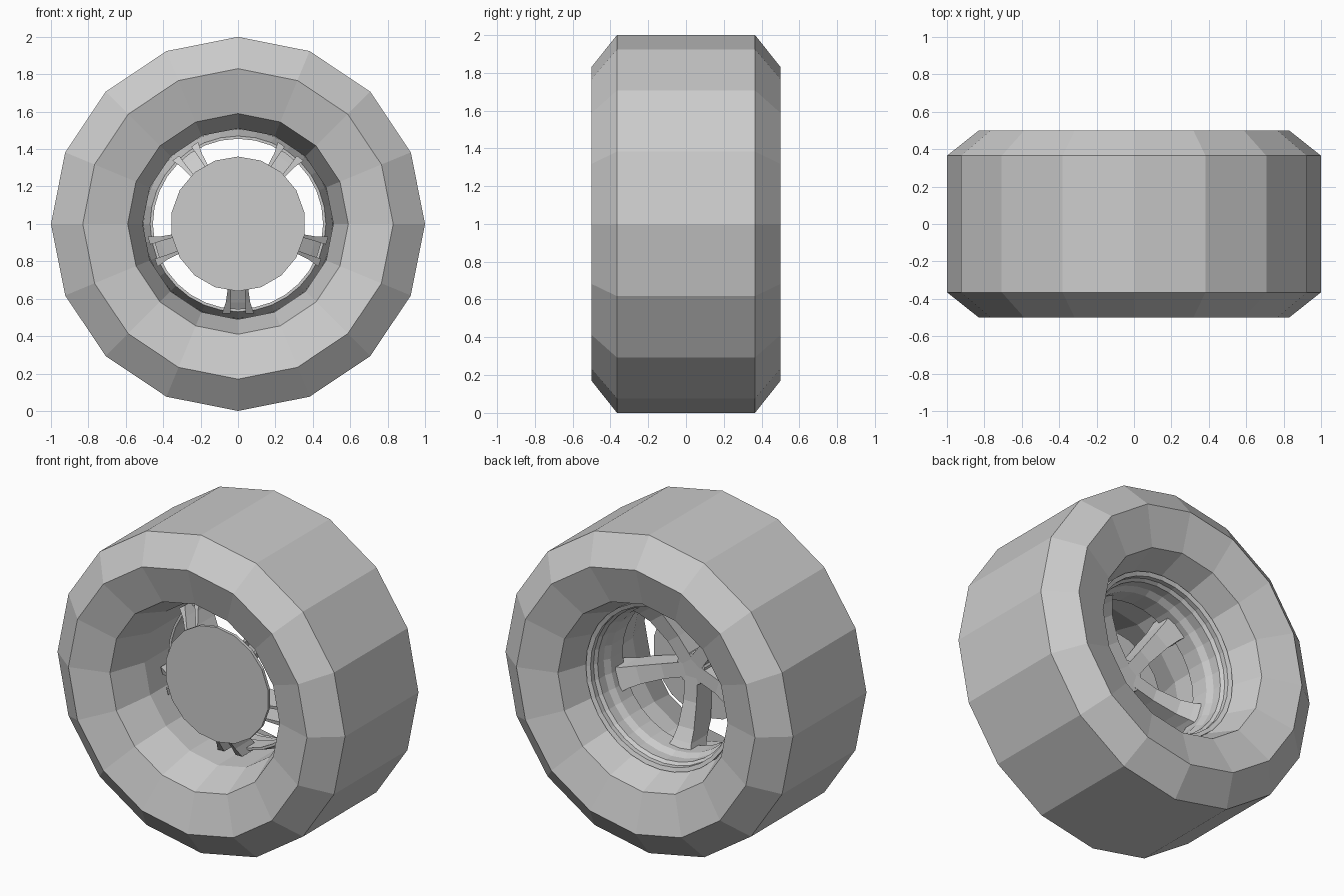
import bpy, bmesh, math
from mathutils import Matrix, Vector

cube = bpy.data.objects.get("Cube")
if cube:
    bpy.data.objects.remove(cube)

grey = bpy.data.materials.new("plain_grey")
grey.use_nodes = True
grey.diffuse_color = (0.6, 0.6, 0.6, 1)
grey.node_tree.nodes["Principled BSDF"].inputs["Base Color"].default_value = (0.6, 0.6, 0.6, 1)

AXLE = Vector((0, 0, 1))


def finish(name, bm):
    bmesh.ops.recalc_face_normals(bm, faces=bm.faces)
    mesh = bpy.data.meshes.new(name)
    bm.to_mesh(mesh)
    bm.free()
    mesh.materials.append(grey)
    obj = bpy.data.objects.new(name, mesh)
    obj.location = AXLE
    bpy.context.collection.objects.link(obj)
    return obj


def skin(bm, loops, closed):
    """Bridge consecutive rings of points with quads; cap the ends if open."""
    rings = [[bm.verts.new(p) for p in loop] for loop in loops]
    count = len(rings[0])
    pairs = list(zip(rings, rings[1:]))
    if closed:
        pairs.append((rings[-1], rings[0]))
    for a, b in pairs:
        for i in range(count):
            j = (i + 1) % count
            bm.faces.new((a[i], a[j], b[j], b[i]))
    if not closed:
        bm.faces.new(rings[0])
        bm.faces.new(rings[-1])


def lathe(name, profile, sides, closed=True):
    """Turn (radius, y) points about the axle."""
    bm = bmesh.new()
    angles = [math.tau * i / sides for i in range(sides)]
    skin(bm, [[(r * math.sin(a), y, r * math.cos(a)) for a in angles]
              for r, y in profile], closed)
    return finish(name, bm)


# Tyre: half section mirrored across the middle
half = [(0.51, -0.2), (0.59, -0.43), (0.83, -0.5), (1.0, -0.365)]
lathe("tyre", half + [(r, -y) for r, y in reversed(half)], 16)

# Stepped rim, narrowing towards the front
lathe("rim", [(0.455, -0.02), (0.455, 0.1), (0.475, 0.14), (0.475, 0.2),
              (0.49, 0.22), (0.49, 0.25), (0.515, 0.26), (0.515, 0.2),
              (0.505, 0.1), (0.47, -0.02)], 32)

# Round cover plate and the small hub behind it
lathe("hub_cover", [(0.36, -0.21), (0.36, -0.19)], 18, closed=False)
lathe("hub", [(0.1, -0.19), (0.1, -0.05)], 10, closed=False)

# Spoke: channel section open to the front, flaring at the rim
# radius, half width, wall thickness, back y, front y
stations = [(0.05, 0.045, 0.012, -0.05, -0.19),
            (0.2, 0.045, 0.012, -0.04, -0.19),
            (0.35, 0.055, 0.018, 0.0, -0.17),
            (0.42, 0.065, 0.025, 0.04, -0.12),
            (0.48, 0.085, 0.045, 0.08, -0.08)]
loops = []
for r, w, t, back, front in stations:
    side = [(w, back), (w, front), (w - t, front), (w - t, back - 0.04)]
    section = side + [(-x, y) for x, y in reversed(side)]
    loops.append([(x, y, -r) for x, y in section])
bm = bmesh.new()
skin(bm, loops, closed=False)
first = finish("spoke_1", bm)
for i in range(1, 5):
    spoke = bpy.data.objects.new(f"spoke_{i + 1}", first.data)
    spoke.matrix_world = Matrix.Translation(AXLE) @ Matrix.Rotation(math.tau * i / 5, 4, 'Y')
    bpy.context.collection.objects.link(spoke)
